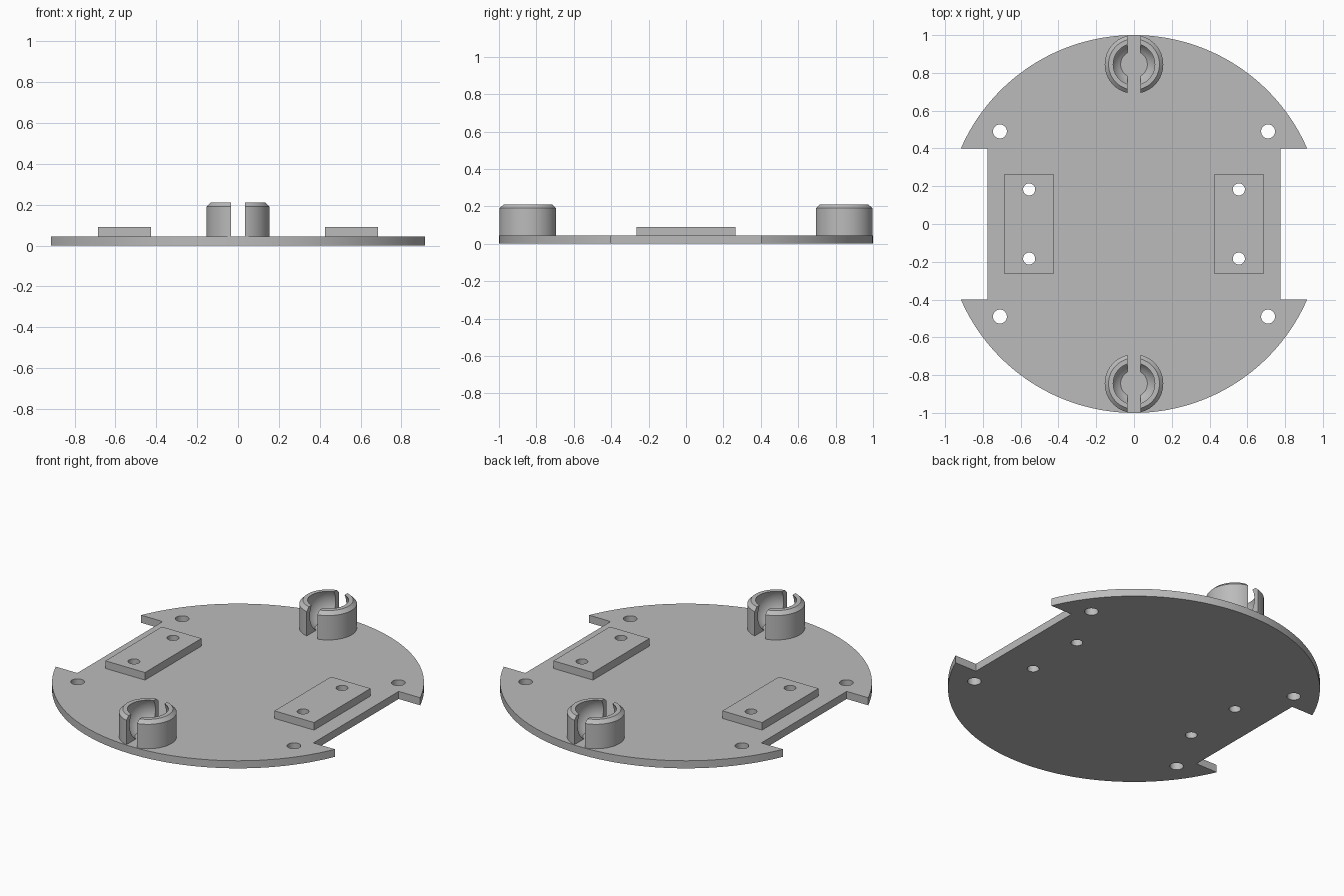
import bpy, bmesh
from math import asin, atan2, cos, sin, pi, hypot

if "Cube" in bpy.data.objects:
    bpy.data.objects.remove(bpy.data.objects["Cube"], do_unlink=True)

BASE_TOP, PAD_TOP, CUP_TOP = 0.045, 0.09, 0.21
CUP_Y, CUP_R = 0.845, 0.155

grey = bpy.data.materials.new("plain_grey")
grey.use_nodes = True
grey.diffuse_color = (0.5, 0.5, 0.5, 1)
grey.node_tree.nodes["Principled BSDF"].inputs["Base Color"].default_value = (0.5, 0.5, 0.5, 1)


def make_object(name, bm):
    bmesh.ops.recalc_face_normals(bm, faces=bm.faces)
    mesh = bpy.data.meshes.new(name)
    bm.to_mesh(mesh)
    bm.free()
    mesh.materials.append(grey)
    obj = bpy.data.objects.new(name, mesh)
    bpy.context.collection.objects.link(obj)
    return obj


def prism(name, outline, z0, z1):
    bm = bmesh.new()
    face = bm.faces.new([bm.verts.new((x, y, z0)) for x, y in outline])
    top = bmesh.ops.extrude_face_region(bm, geom=[face])["geom"]
    bmesh.ops.translate(bm, vec=(0, 0, z1 - z0),
                        verts=[v for v in top if isinstance(v, bmesh.types.BMVert)])
    return make_object(name, bm)


def box(name, x, y, w, d, z0, z1):
    corners = [(x + i * w / 2, y + j * d / 2) for i, j in ((-1, -1), (1, -1), (1, 1), (-1, 1))]
    return prism(name, corners, z0, z1)


def arc(radius, start, end, steps):
    angles = [start + (end - start) * i / steps for i in range(steps + 1)]
    return [(radius * cos(a), radius * sin(a)) for a in angles]


def cut(obj, cutter):
    cutter.hide_render = True
    mod = obj.modifiers.new("cut", "BOOLEAN")
    mod.operation, mod.solver, mod.object = "DIFFERENCE", "EXACT", cutter
    bpy.context.view_layer.objects.active = obj
    bpy.ops.object.modifier_apply(modifier=mod.name)


def finish(obj):
    bpy.ops.object.select_all(action="DESELECT")
    obj.select_set(True)
    bpy.context.view_layer.objects.active = obj
    bpy.ops.object.shade_smooth_by_angle(angle=pi / 6)


# Round base plate with a wheel notch on each side
notch_x, notch_y = 0.775, 0.4
a = asin(notch_y)
outline = (arc(1, a, pi - a, 64) + [(-notch_x, notch_y), (-notch_x, -notch_y)]
           + arc(1, pi + a, 2 * pi - a, 64) + [(notch_x, -notch_y), (notch_x, notch_y)])
base = prism("base_plate", outline, 0, BASE_TOP)

# Raised motor pads
pads = [box(side + "_motor_pad", x, 0, 0.26, 0.53, BASE_TOP, PAD_TOP)
        for side, x in (("left", 0.555), ("right", -0.555))]

# Screw holes through the plate corners and the pads
bm = bmesh.new()
for x, y, r in ((0.71, 0.49, 0.037), (0.555, 0.183, 0.032)):
    for sx in (-1, 1):
        for sy in (-1, 1):
            made = bmesh.ops.create_cone(bm, cap_ends=True, segments=32,
                                         radius1=r, radius2=r, depth=0.5)
            bmesh.ops.translate(bm, vec=(sx * x, sy * y, 0), verts=made["verts"])
drill = make_object("screw_hole_cutter", bm)
for part in [base] + pads:
    cut(part, drill)
    finish(part)

# Caster cups: chamfered ring around a ball-shaped cavity, split by a slot
ball_z, mouth_r, floor_r = 0.149, 0.11, 0.07
ball_r = hypot(mouth_r, CUP_TOP - ball_z)
cavity = [(r, z + ball_z) for r, z in arc(ball_r, atan2(CUP_TOP - ball_z, mouth_r),
                                          atan2(BASE_TOP - ball_z, floor_r), 14)]
profile = [(CUP_R, BASE_TOP), (CUP_R, 0.19), (0.135, CUP_TOP)] + cavity
for side, sign in (("front", -1), ("back", 1)):
    bm = bmesh.new()
    ring = bm.faces.new([bm.verts.new((r, 0, z)) for r, z in profile])
    edges = list(ring.edges)
    bm.faces.remove(ring)
    bmesh.ops.spin(bm, geom=edges, axis=(0, 0, 1), cent=(0, 0, 0),
                   angle=2 * pi, steps=64, use_merge=True)
    bmesh.ops.remove_doubles(bm, verts=bm.verts, dist=1e-5)
    bmesh.ops.translate(bm, vec=(0, sign * CUP_Y, 0), verts=bm.verts)
    cup = make_object(side + "_caster_cup", bm)
    slot = box(side + "_slot_cutter", 0, sign * CUP_Y, 0.07, 0.5, 0, 0.3)
    cut(cup, slot)
    finish(cup)
    bpy.data.objects.remove(slot, do_unlink=True)
bpy.data.objects.remove(drill, do_unlink=True)
